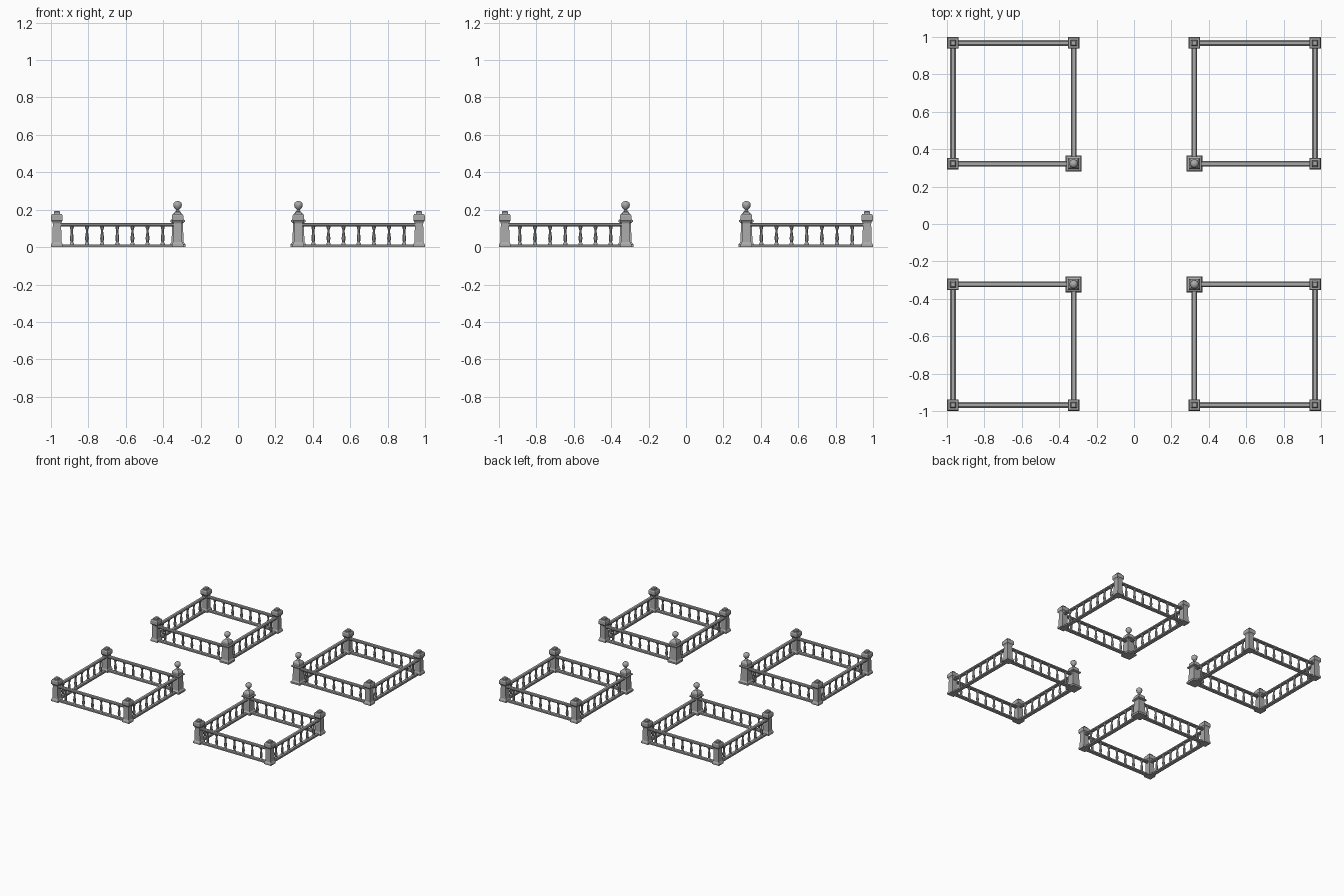
import bpy, bmesh, math

cube = bpy.data.objects.get("Cube")
if cube:
    bpy.data.objects.remove(cube)

stone = bpy.data.materials.new("grey_stone")
stone.use_nodes = True
GREY = (0.4, 0.4, 0.4, 1)
stone.diffuse_color = GREY
stone.node_tree.nodes["Principled BSDF"].inputs["Base Color"].default_value = GREY

INNER, OUTER = 0.323, 0.968
MID = (INNER + OUTER) / 2


def stack(bm, x, y, profile, sides):
    """Loft rings of (half width, height) into one closed column."""
    turn = math.pi / sides
    rings = []
    for half, z in profile:
        r = half / math.cos(turn)
        rings.append([bm.verts.new((x + r * math.cos(turn + i * math.tau / sides),
                                    y + r * math.sin(turn + i * math.tau / sides), z))
                      for i in range(sides)])
    for low, high in zip(rings, rings[1:]):
        for i in range(sides):
            j = (i + 1) % sides
            bm.faces.new((low[i], low[j], high[j], high[i]))
    bm.faces.new(rings[0][::-1])
    bm.faces.new(rings[-1])


def rail(bm, profile, line, along_x):
    """Extrude a (offset, height) section between the two posts of one side."""
    ends = []
    for t in (INNER, OUTER):
        ends.append([bm.verts.new((t, line + o, z) if along_x else (line + o, t, z))
                     for o, z in profile])
    a, b = ends
    n = len(profile)
    for i in range(n):
        j = (i + 1) % n
        bm.faces.new((a[i], a[j], b[j], b[i]))
    bm.faces.new(a[::-1])
    bm.faces.new(b)


def finish(name, bm, smooth=False):
    """Make the object and mirror it into all four enclosures."""
    bmesh.ops.recalc_face_normals(bm, faces=bm.faces)
    mesh = bpy.data.meshes.new(name)
    bm.to_mesh(mesh)
    bm.free()
    mesh.materials.append(stone)
    ob = bpy.data.objects.new(name, mesh)
    bpy.context.collection.objects.link(ob)
    if smooth:
        bpy.ops.object.select_all(action="DESELECT")
        ob.select_set(True)
        bpy.context.view_layer.objects.active = ob
        bpy.ops.object.shade_smooth_by_angle(angle=math.radians(40))
    mirror = ob.modifiers.new("four_enclosures", "MIRROR")
    mirror.use_axis = (True, True, False)
    mirror.use_mirror_merge = False
    return ob


# Plain corner posts
post = [(0.031, 0), (0.031, 0.014), (0.025, 0.026), (0.022, 0.125), (0.024, 0.132),
        (0.031, 0.142), (0.031, 0.168), (0.026, 0.177), (0.017, 0.178),
        (0.017, 0.187), (0.010, 0.194)]
bm = bmesh.new()
for x, y in ((OUTER, OUTER), (INNER, OUTER), (OUTER, INNER)):
    stack(bm, x, y, post, 4)
finish("corner_posts", bm)

# Large gate post at the inner corner
gate = [(0.042, 0), (0.042, 0.014), (0.033, 0.026), (0.028, 0.122), (0.030, 0.130),
        (0.039, 0.135), (0.039, 0.144), (0.030, 0.148), (0.030, 0.168),
        (0.022, 0.180), (0.014, 0.186)]
bm = bmesh.new()
stack(bm, INNER, INNER, gate, 4)
finish("gate_posts", bm)

# Ball finial on the gate post
finial = [(0.016, 0.183), (0.010, 0.190), (0.008, 0.199), (0.013, 0.204),
          (0.020, 0.213), (0.023, 0.225), (0.021, 0.236), (0.012, 0.244), (0.003, 0.246)]
bm = bmesh.new()
stack(bm, INNER, INNER, finial, 12)
finish("gate_finials", bm, True)

# Handrails and bottom rails
top = [(-0.010, 0.110), (0.010, 0.110), (0.015, 0.115), (0.015, 0.123),
       (0.009, 0.128), (-0.009, 0.128), (-0.015, 0.123), (-0.015, 0.115)]
base = [(-0.015, 0), (0.015, 0), (0.015, 0.010), (0.011, 0.015),
        (-0.011, 0.015), (-0.015, 0.010)]
for name, section in (("handrails", top), ("bottom_rails", base)):
    bm = bmesh.new()
    for line in (INNER, OUTER):
        for along_x in (True, False):
            rail(bm, section, line, along_x)
    finish(name, bm)

# Turned balusters, seven to each side
turned = [(0.011, 0.012), (0.011, 0.020), (0.007, 0.026), (0.010, 0.042),
          (0.010, 0.052), (0.006, 0.080), (0.006, 0.092), (0.010, 0.102), (0.011, 0.113)]
bm = bmesh.new()
for line in (INNER, OUTER):
    for i in range(-3, 4):
        t = MID + i * 0.081
        stack(bm, t, line, turned, 8)
        stack(bm, line, t, turned, 8)
finish("balusters", bm, True)
